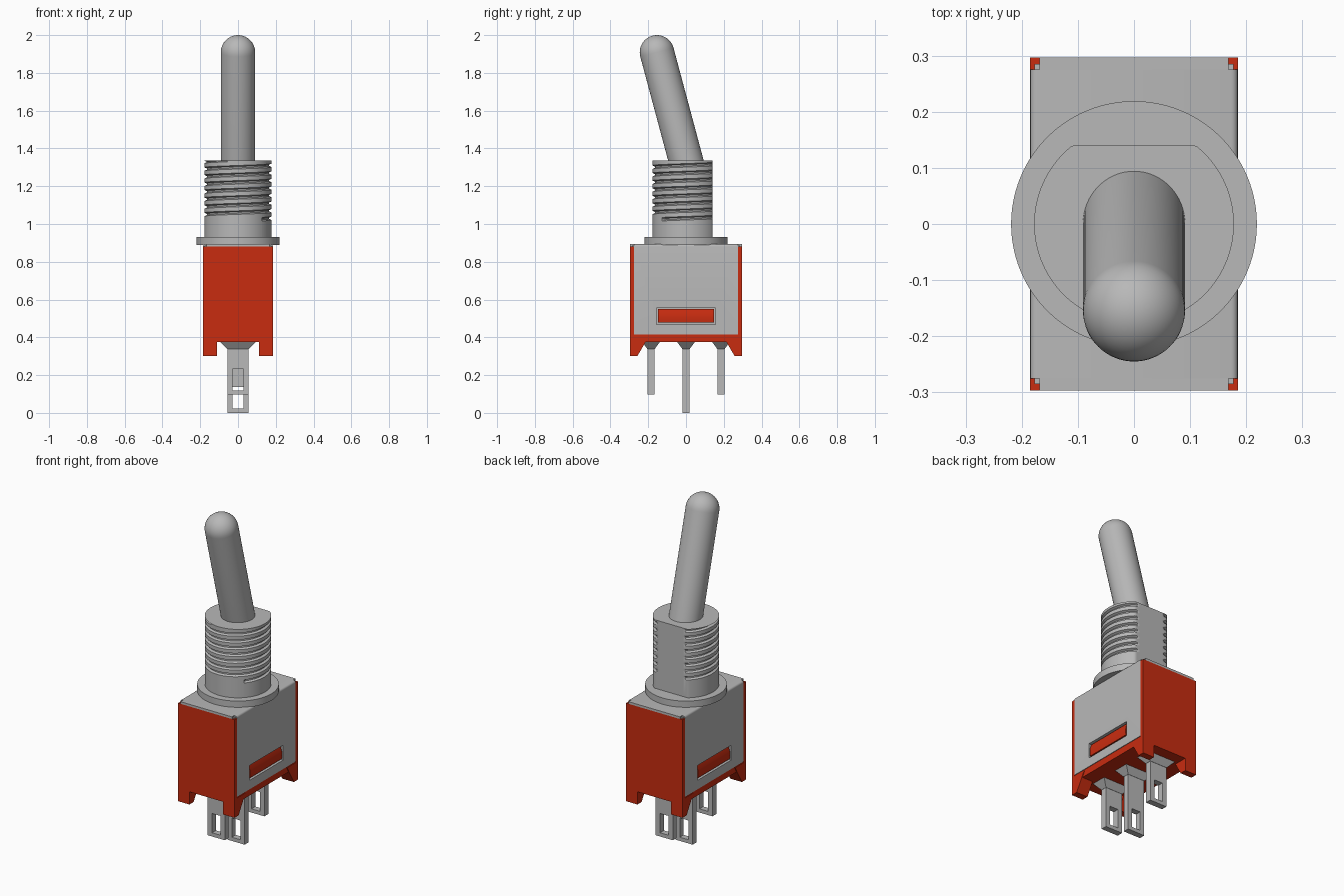
import bpy, bmesh, math
from mathutils import Vector

if "Cube" in bpy.data.objects:
    bpy.data.objects.remove(bpy.data.objects["Cube"])


def material(name, rgb):
    m = bpy.data.materials.new(name)
    m.use_nodes = True
    m.diffuse_color = (*rgb, 1)
    m.node_tree.nodes["Principled BSDF"].inputs["Base Color"].default_value = (*rgb, 1)
    return m


METAL = material("grey metal", (0.48, 0.48, 0.48))
RED = material("red plastic", (0.58, 0.025, 0.005))


def finish(name, bm, mat, smooth=None):
    bmesh.ops.recalc_face_normals(bm, faces=bm.faces)
    me = bpy.data.meshes.new(name)
    bm.to_mesh(me)
    bm.free()
    ob = bpy.data.objects.new(name, me)
    bpy.context.collection.objects.link(ob)
    me.materials.append(mat)
    if smooth:
        bpy.ops.object.select_all(action='DESELECT')
        ob.select_set(True)
        bpy.context.view_layer.objects.active = ob
        bpy.ops.object.shade_smooth_by_angle(angle=math.radians(smooth))
    return ob


def add_box(bm, x, y, z):
    """Add a box given (low, high) ranges."""
    verts = bmesh.ops.create_cube(bm, size=1)["verts"]
    for v in verts:
        v.co = [r[0] if c < 0 else r[1] for c, r in zip(v.co, (x, y, z))]
    return verts


def box(name, mat, x, y, z):
    bm = bmesh.new()
    add_box(bm, x, y, z)
    return finish(name, bm, mat)


def prism(name, mat, points, a, b, axis):
    """Extrude a 2D profile along x (profile y, z) or y (profile x, z)."""
    bm = bmesh.new()
    put = (lambda p, d: (d, *p)) if axis == 'x' else (lambda p, d: (p[0], d, p[1]))
    face = bm.faces.new([bm.verts.new(put(p, a)) for p in points])
    new = bmesh.ops.extrude_face_region(bm, geom=[face])["geom"]
    shift = Vector(put((0, 0), b - a))
    bmesh.ops.translate(bm, verts=[g for g in new if isinstance(g, bmesh.types.BMVert)], vec=shift)
    return finish(name, bm, mat, 30)


def lathe(name, mat, profile, steps=64):
    """Revolve (radius, z) points about z."""
    bm = bmesh.new()
    vs = [bm.verts.new((r, 0, z)) for r, z in profile]
    es = [bm.edges.new(p) for p in zip(vs, vs[1:])]
    bmesh.ops.spin(bm, geom=vs + es, axis=(0, 0, 1), cent=(0, 0, 0),
                   angle=math.tau, steps=steps)
    bmesh.ops.remove_doubles(bm, verts=bm.verts, dist=1e-5)
    return finish(name, bm, mat, 35)


# Metal cover: solid with rounded upper long edges and a slot on each side
W, R = 0.185, 0.012
arc = [(W - R + R * math.cos(t * math.pi / 8), 0.893 - R + R * math.sin(t * math.pi / 8))
       for t in range(5)]
outline = [(W, 0.415)] + arc + [(-x, z) for x, z in reversed(arc)] + [(-W, 0.415)]
cover = prism("metal_cover", METAL, outline, -0.275, 0.275, 'y')
bm = bmesh.new()
for s in (-1, 1):
    add_box(bm, sorted((s * 0.165, s * 0.25)), (-0.157, 0.157), (0.468, 0.556))
cutter = finish("slot_cutter", bm, METAL)
cutter.hide_render = True
cutter.hide_set(True)
cut = cover.modifiers.new("slots", 'BOOLEAN')
cut.operation, cut.solver, cut.object = 'DIFFERENCE', 'EXACT', cutter
box("cover_top", METAL, (-0.168, 0.168), (-0.297, 0.297), (0.88, 0.893))
box("cover_corners", METAL, (-0.177, 0.177), (-0.285, 0.285), (0.87, 0.886))

# Latch tabs sitting in the slots
for s, side in ((1, "left"), (-1, "right")):
    tab = [(s * x, z) for x, z in ((0.16, 0.478), (0.182, 0.478), (0.184, 0.5),
                                   (0.182, 0.525), (0.174, 0.55), (0.16, 0.55))]
    prism(side + "_latch_tab", RED, tab, -0.149, 0.149, 'y')

# Red case: base, end walls and slanted corner feet
box("case_base", RED, (-0.181, 0.181), (-0.28, 0.28), (0.375, 0.425))
for e, end in ((-1, "front"), (1, "back")):
    box(end + "_wall", RED, (-W, W), sorted((e * 0.275, e * 0.297)), (0.375, 0.88))
    for s, side in ((1, "left"), (-1, "right")):
        foot = [(e * 0.297, 0.3), (e * 0.258, 0.3), (e * 0.195, 0.408), (e * 0.297, 0.408)]
        prism(f"{end}_{side}_foot", RED, foot, s * 0.11, s * W, 'x')

# Terminals: pierced blades with tapered necks
for name, y, low in (("front", -0.185, 0.097), ("middle", 0, 0), ("back", 0.185, 0.097)):
    bm = bmesh.new()
    yr = (y - 0.018, y + 0.018)
    for s in (-1, 1):
        add_box(bm, sorted((s * 0.028, s * 0.056)), yr, (low, 0.38))
    add_box(bm, (-0.028, 0.028), yr, (low, low + 0.022))
    add_box(bm, (-0.028, 0.028), yr, (low + 0.136, 0.38))
    finish(name + "_terminal", bm, METAL)
    bm = bmesh.new()
    for v in add_box(bm, (-0.095, 0.095), (y - 0.048, y + 0.048), (0.338, 0.377)):
        if v.co.z < 0.35:
            v.co.x *= 0.6
            v.co.y = y + (v.co.y - y) * 0.4
    finish(name + "_terminal_neck", bm, METAL)

# Round flange under the bushing
lathe("flange", METAL, [(0, 0.89), (0.219, 0.89), (0.219, 0.93), (0, 0.93)], 96)

# Threaded bushing: helical groove, flat on the back
RB, DEPTH, PITCH, TOP, FLAT, N = 0.178, 0.013, 0.04, 1.335, 0.141, 120
GROOVE = ((0, 0), (0.006, 1), (0.013, 1), (0.019, 0))
bm = bmesh.new()
columns = []
for i in range(N + 1):
    a = -math.pi / 4 + math.tau * i / N
    rows = [(RB, 0.925)]
    for k in range(9):
        for dz, d in GROOVE:
            z = 1.016 + PITCH * (k + i / N) + dz
            depth = 0 if z >= TOP or (k == 0 and i == 0) else DEPTH * d
            rows.append((RB - depth, min(z, TOP)))
    rows += [(RB, TOP), (0, TOP)]
    columns.append([bm.verts.new((r * math.cos(a), min(r * math.sin(a), FLAT), z))
                    for r, z in rows])
for c, d in zip(columns, columns[1:]):
    for j in range(len(c) - 1):
        bm.faces.new((c[j], d[j], d[j + 1], c[j + 1]))
bmesh.ops.remove_doubles(bm, verts=bm.verts, dist=1e-5)
finish("threaded_bushing", bm, METAL, 25)

# Lever: round-ended rod tilted to the front
RL, LENGTH = 0.091, 0.72
dome = [(RL * math.cos(t * math.pi / 24), LENGTH + RL * math.sin(t * math.pi / 24))
        for t in range(12)]
lever = lathe("lever", METAL, [(0, 0), (RL, 0)] + dome + [(0, LENGTH + RL)])
tilt = math.radians(15)
lever.rotation_euler.x = tilt
lever.location = (0, -0.154 + LENGTH * math.sin(tilt), 1.909 - LENGTH * math.cos(tilt))
